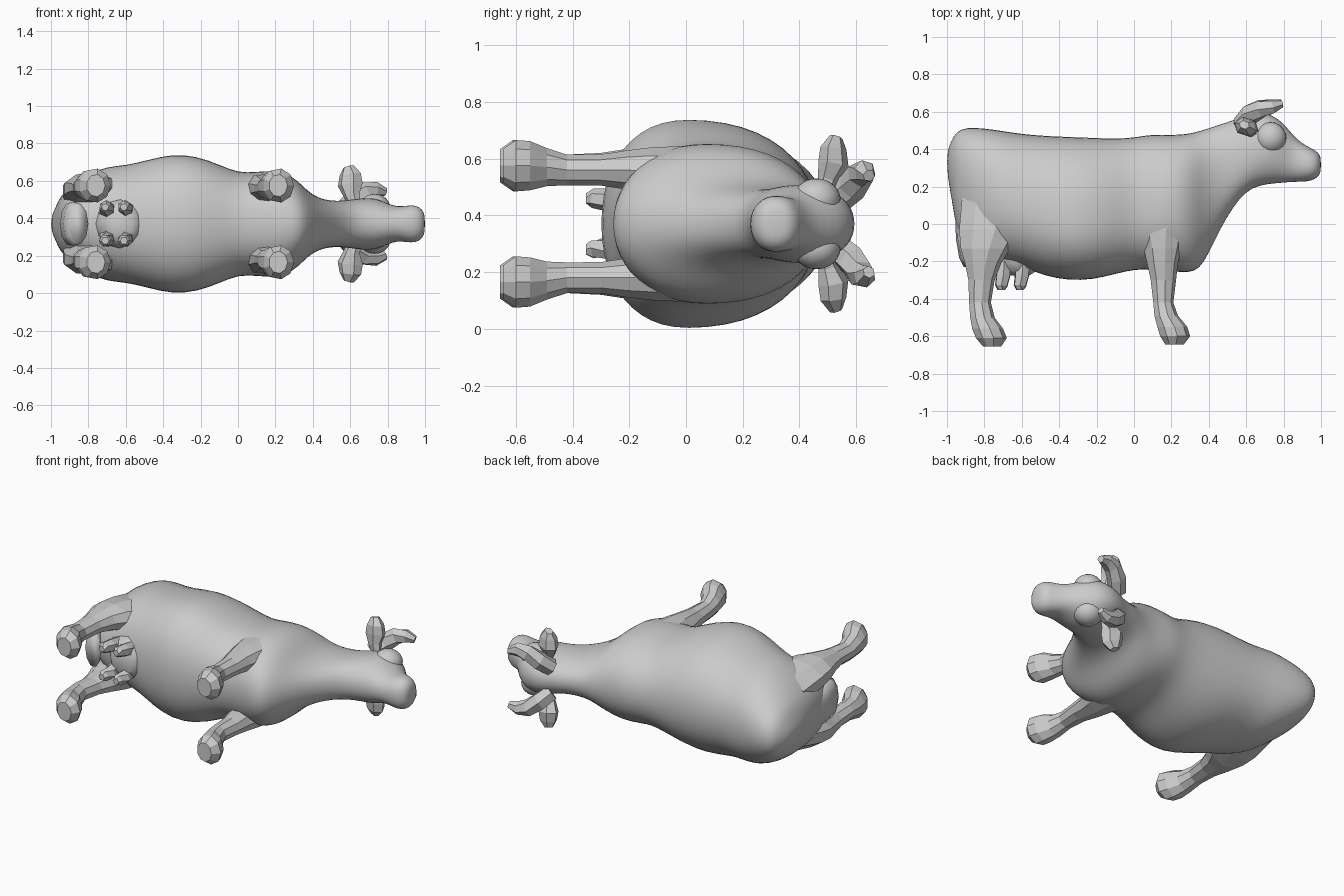
import bpy, bmesh, math
from mathutils import Vector

if "Cube" in bpy.data.objects:
    bpy.data.objects.remove(bpy.data.objects["Cube"])

MID = 0.37  # height of the animal's plane of symmetry (it lies on its side)

hide = bpy.data.materials.new("plain grey")
hide.diffuse_color = (0.6, 0.6, 0.6, 1)
hide.use_nodes = True
hide.node_tree.nodes["Principled BSDF"].inputs["Base Color"].default_value = hide.diffuse_color


def loft(name, rings, smooth=False, levels=0):
    """Skin a list of point rings, closing both ends."""
    bm = bmesh.new()
    loops = [[bm.verts.new(p) for p in r] for r in rings]
    n = len(rings[0])
    for a, b in zip(loops, loops[1:]):
        for i in range(n):
            j = (i + 1) % n
            bm.faces.new((a[i], a[j], b[j], b[i]))
    bm.faces.new(loops[0])
    bm.faces.new(loops[-1])
    bmesh.ops.recalc_face_normals(bm, faces=bm.faces)
    me = bpy.data.meshes.new(name)
    bm.to_mesh(me)
    bm.free()
    me.materials.append(hide)
    ob = bpy.data.objects.new(name, me)
    bpy.context.collection.objects.link(ob)
    if smooth:
        me.polygons.foreach_set("use_smooth", [True] * len(me.polygons))
    if levels:
        mod = ob.modifiers.new("round", 'SUBSURF')
        mod.levels = mod.render_levels = levels
    return ob


def section(x, top, bottom, wide, half, n=24, power=2.2):
    """Egg-shaped body slice at x, widest at y = wide."""
    pts = []
    for i in range(n):
        a = 2 * math.pi * i / n
        c, s = math.cos(a), math.sin(a)
        w = math.copysign(abs(c) ** (2 / power), c) * half
        h = math.copysign(abs(s) ** (2 / power), s)
        y = wide + h * ((top - wide) if s > 0 else (wide - bottom))
        pts.append((x, y, MID + w))
    return pts


def limb(name, rows, side, n=9, **kw):
    """Column along y from rows of (y, x min, x max, z offset, z radius)."""
    rings = []
    for y, x0, x1, dz, rz in rows:
        rings.append([((x0 + x1) / 2 + (x1 - x0) / 2 * math.cos(2 * math.pi * i / n), y,
                       MID + side * dz + rz * math.sin(2 * math.pi * i / n))
                      for i in range(n)])
    return loft(name, rings, **kw)


def spike(name, stations, side, n=6, flat=1.0):
    """Tapered tube through (x, y, z offset, radius) stations."""
    pts = [Vector((x, y, MID + side * dz)) for x, y, dz, r in stations]
    rings = []
    for k, p in enumerate(pts):
        d = (pts[min(k + 1, len(pts) - 1)] - pts[max(k - 1, 0)]).normalized()
        u = d.cross(Vector((0.3, 1, 0.2))).normalized()
        v = d.cross(u)
        r = stations[k][3]
        rings.append([p + r * (u * math.cos(2 * math.pi * i / n)
                               + v * flat * math.sin(2 * math.pi * i / n))
                      for i in range(n)])
    return loft(name, rings)


# Trunk, neck and head: x, top, bottom, y of widest point, half width
body = [
    (-1.00, .39, .27, .33, .035), (-.975, .45, .14, .30, .09),
    (-.95, .495, -.04, .26, .15), (-.90, .52, -.18, .22, .20),
    (-.80, .515, -.20, .16, .27), (-.70, .50, -.205, .13, .31),
    (-.60, .485, -.23, .08, .315), (-.48, .475, -.28, .03, .345),
    (-.35, .47, -.305, 0, .378), (-.22, .465, -.30, 0, .365),
    (-.10, .46, -.27, .02, .32), (0, .465, -.245, .05, .275),
    (.10, .485, -.245, .06, .28), (.20, .478, -.255, .08, .29),
    (.29, .485, -.265, .08, .26), (.35, .50, -.245, .10, .20),
    (.40, .515, -.16, .18, .155), (.46, .535, -.03, .26, .13),
    (.53, .555, .09, .32, .122), (.60, .59, .175, .36, .13),
    (.67, .60, .205, .40, .14), (.74, .585, .215, .41, .138),
    (.80, .54, .22, .38, .11), (.85, .475, .225, .34, .092),
    (.90, .43, .225, .32, .098), (.95, .405, .23, .315, .102),
    (.985, .385, .25, .315, .08), (1.0, .355, .28, .315, .045),
]
loft("body_and_head", [section(*row) for row in body], smooth=True, levels=1)

# Tail hanging flat against the rump
limb("tail", [(.28, -.97, -.90, 0, .05), (.10, -.958, -.87, 0, .09),
              (-.08, -.952, -.85, 0, .115), (-.18, -.935, -.83, 0, .12),
              (-.23, -.91, -.80, 0, .11)], 1, n=10, smooth=True)

# Udder
limb("udder", [(-.10, -.78, -.48, 0, .14), (-.20, -.76, -.50, 0, .13),
               (-.25, -.72, -.52, 0, .11), (-.275, -.68, -.56, 0, .07)],
     1, n=12, smooth=True)

hind = [(.14, -.93, -.58, .14, .10), (-.03, -.945, -.60, .175, .095),
        (-.13, -.935, -.66, .19, .085), (-.21, -.91, -.71, .195, .07),
        (-.30, -.89, -.745, .195, .056), (-.42, -.885, -.765, .19, .055),
        (-.50, -.88, -.745, .20, .068), (-.56, -.87, -.70, .205, .088),
        (-.61, -.85, -.68, .205, .092), (-.655, -.81, -.71, .205, .06)]
fore = [(.18, .04, .32, .14, .10), (-.03, .015, .28, .18, .095),
        (-.13, .045, .255, .185, .085), (-.21, .065, .235, .19, .07),
        (-.30, .085, .225, .19, .056), (-.42, .10, .21, .19, .055),
        (-.49, .105, .235, .20, .068), (-.55, .12, .285, .205, .088),
        (-.60, .135, .30, .205, .092), (-.645, .165, .265, .205, .06)]

for side, tag in ((1, "upper"), (-1, "lower")):
    # Legs with hooves
    limb("hind_leg_" + tag, hind, side)
    limb("front_leg_" + tag, fore, side)
    # Teats
    for k, x in enumerate((-.70, -.60)):
        spike(f"teat_{tag}_{k}", [(x, -.20, .07, .045), (x, -.28, .085, .04),
                                  (x - .01, -.33, .09, .034), (x - .01, -.352, .09, .02)], side)
    # Ears
    spike("ear_" + tag, [(.63, .49, .09, .03), (.61, .50, .15, .045),
                         (.60, .52, .21, .07), (.60, .52, .265, .06),
                         (.59, .53, .305, .03)], side, flat=.75)
    # Horns
    spike("horn_" + tag, [(.57, .53, .08, .05), (.62, .585, .13, .055),
                          (.68, .615, .175, .05), (.74, .63, .185, .04),
                          (.79, .645, .17, .022)], side)
    # Brow bulges over the eyes
    bpy.ops.mesh.primitive_uv_sphere_add(segments=20, ring_count=12, radius=1,
                                         location=(.73, .46, MID + side * .085))
    brow = bpy.context.object
    brow.name = "brow_" + tag
    brow.scale = (.085, .085, .075)
    brow.data.materials.append(hide)
    bpy.ops.object.shade_smooth()
